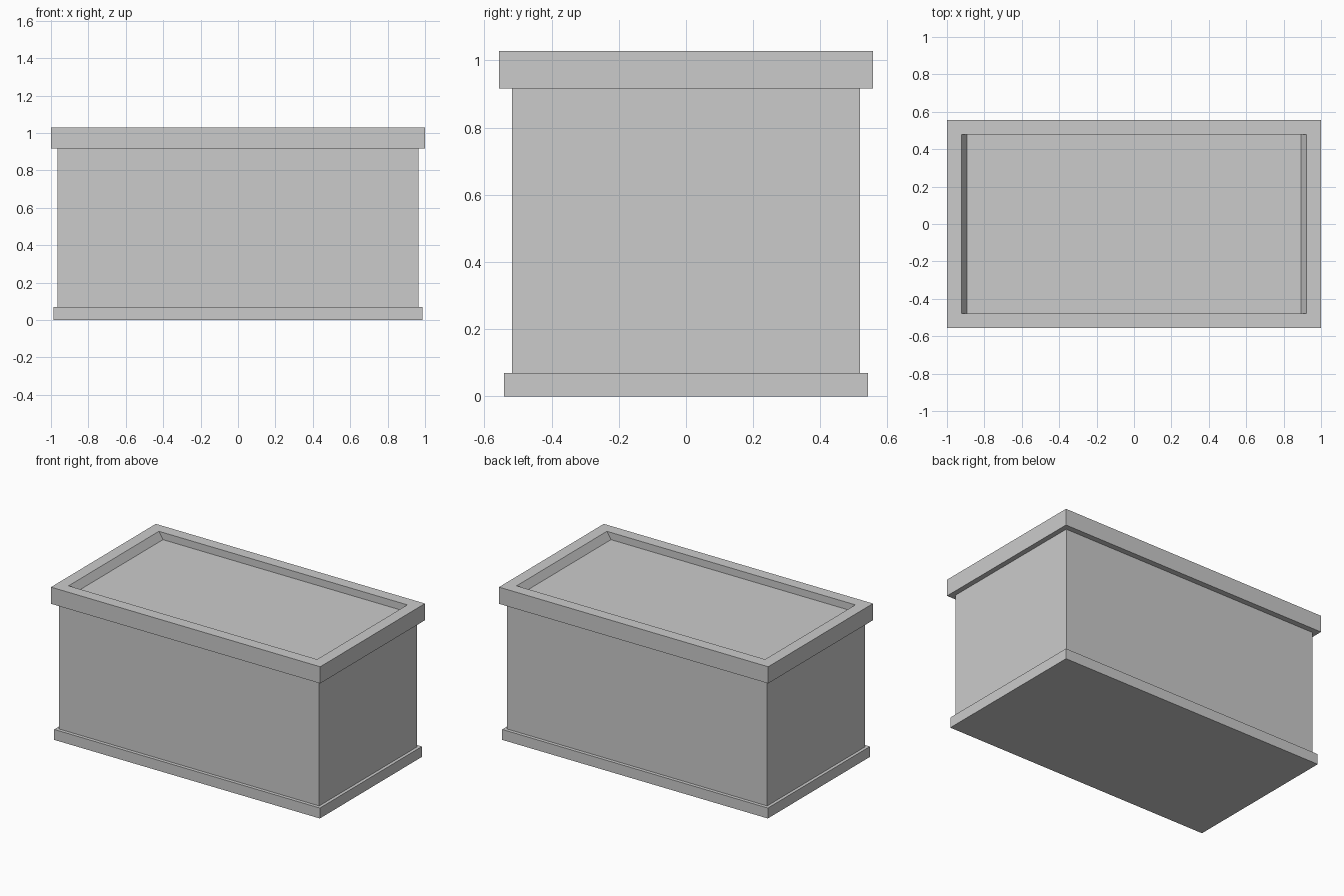
import bpy, bmesh
from mathutils import Matrix

if "Cube" in bpy.data.objects:
    bpy.data.objects.remove(bpy.data.objects["Cube"])


def box_bmesh(half_x, half_y, z0, z1):
    bm = bmesh.new()
    bmesh.ops.create_cube(bm, size=1.0, matrix=Matrix.Translation((0, 0, (z0 + z1) / 2))
                          @ Matrix.Diagonal((2 * half_x, 2 * half_y, z1 - z0, 1)))
    return bm


def finish(name, bm):
    bm.normal_update()
    mesh = bpy.data.meshes.new(name)
    bm.to_mesh(mesh)
    bm.free()
    obj = bpy.data.objects.new(name, mesh)
    bpy.context.collection.objects.link(obj)
    return obj


# Base plinth and main body
finish("base_plinth", box_bmesh(0.987, 0.541, 0.0, 0.07))
finish("box_body", box_bmesh(0.966, 0.518, 0.07, 0.916))

# Top rim with a shallow recess whose end walls lean inward
bm = box_bmesh(1.0, 0.556, 0.916, 1.028)
bm.normal_update()
top = max(bm.faces, key=lambda f: f.calc_center_median().z)
bmesh.ops.inset_region(bm, faces=[top], thickness=0.077, use_even_offset=True)
floor = bmesh.ops.extrude_discrete_faces(bm, faces=[top])["faces"][0]
for v in floor.verts:
    v.co.z = 0.98
    v.co.x *= 0.893 / 0.923
finish("top_rim", bm)
